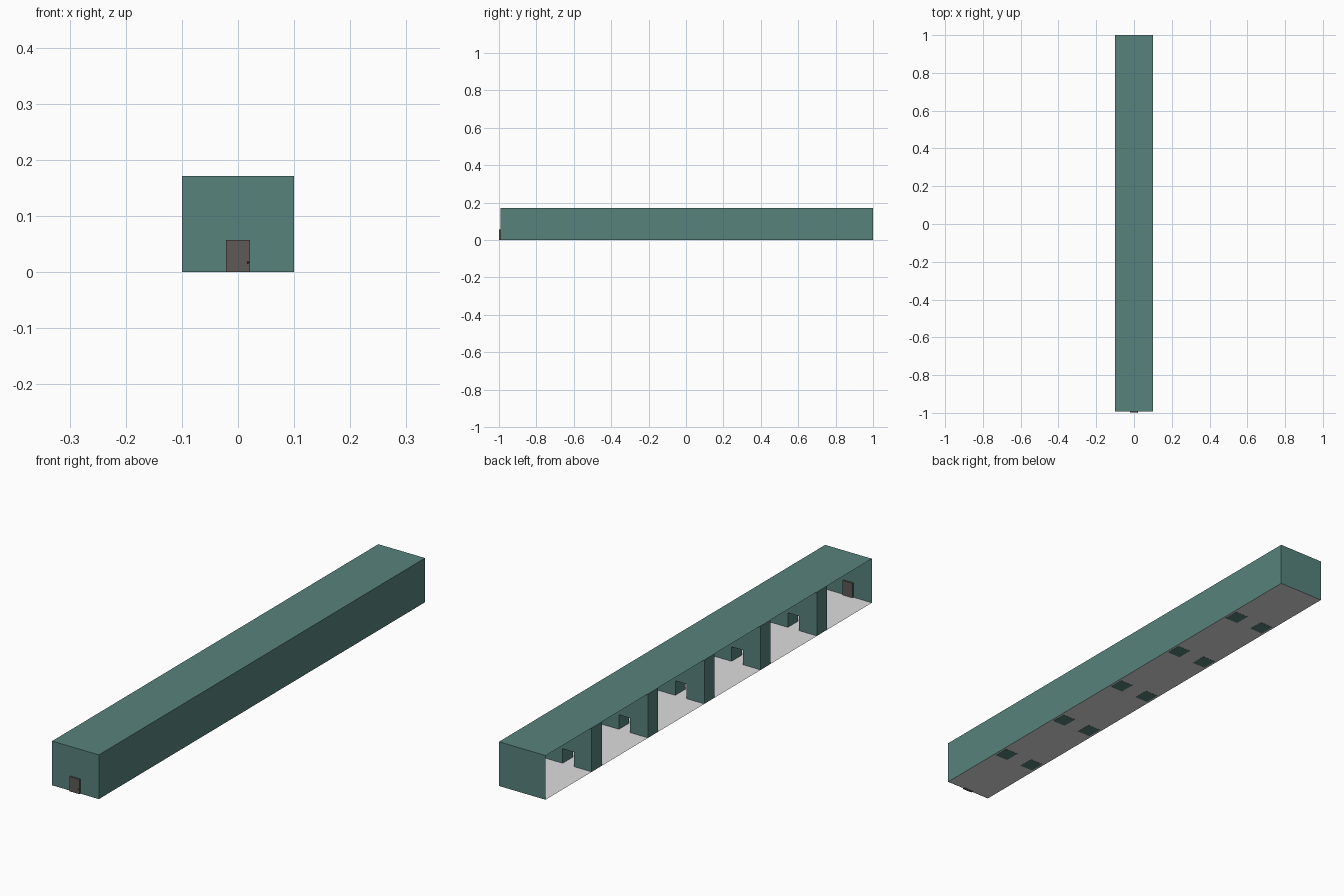
import bpy, bmesh
from mathutils import Matrix

if "Cube" in bpy.data.objects:
    bpy.data.objects.remove(bpy.data.objects["Cube"])

W, H = 0.1, 0.171            # half width, height
Y0, Y1 = -0.993, 1.0         # front and back walls
DOOR_W, DOOR_H = 0.024, 0.057


def material(name, rgb):
    m = bpy.data.materials.new(name)
    m.diffuse_color = (*rgb, 1)
    m.use_nodes = True
    m.node_tree.nodes["Principled BSDF"].inputs["Base Color"].default_value = m.diffuse_color
    return m


teal = material("teal wall", (0.096, 0.225, 0.2))
grey = material("light grey floor", (0.73, 0.73, 0.73))
brown = material("dark brown door", (0.11, 0.1, 0.097))
black = material("dark knob", (0.02, 0.02, 0.02))


def make(name, bm, mat):
    bmesh.ops.recalc_face_normals(bm, faces=bm.faces)
    me = bpy.data.meshes.new(name)
    bm.to_mesh(me)
    bm.free()
    me.materials.append(mat)
    ob = bpy.data.objects.new(name, me)
    bpy.context.collection.objects.link(ob)
    return ob


def box_mesh(x0, x1, y0, y1, z0, z1):
    bm = bmesh.new()
    bmesh.ops.create_cube(bm, size=1, matrix=Matrix.Translation(
        ((x0 + x1) / 2, (y0 + y1) / 2, (z0 + z1) / 2))
        @ Matrix.Diagonal((x1 - x0, y1 - y0, z1 - z0, 1)))
    return bm


# thin shell: roof, right wall and both ends, open on the left and below
bm = box_mesh(-W, W, Y0, Y1, 0, H)
bmesh.ops.recalc_face_normals(bm, faces=bm.faces)
gone = [f for f in bm.faces if f.normal.x < -0.5 or f.normal.z < -0.5]
bmesh.ops.delete(bm, geom=gone, context='FACES')
make("hall_shell", bm, teal)

# floor sheet
bm = bmesh.new()
bm.faces.new([bm.verts.new((x, y, 0.0006)) for x, y in
              ((-W, Y0), (W, Y0), (W, Y1), (-W, Y1))])
make("floor", bm, grey)

# five thick partitions, each with a doorway, and footings seen from below
T = 0.031
for i in range(-2, 3):
    yc = i * 0.344
    n = i + 3
    top, b, r = H - 0.0006, 0.0008, W - 0.0006
    profile = [(-W, b), (-DOOR_W, b), (-DOOR_W, DOOR_H), (DOOR_W, DOOR_H),
               (DOOR_W, b), (r, b), (r, top), (-W, top)]
    bm = bmesh.new()
    f = bm.faces.new([bm.verts.new((x, yc - T, z)) for x, z in profile])
    ext = bmesh.ops.extrude_face_region(bm, geom=[f])
    bmesh.ops.translate(bm, vec=(0, 2 * T, 0), verts=[
        v for v in ext["geom"] if isinstance(v, bmesh.types.BMVert)])
    make(f"partition_{n}", bm, teal)
    for side in (-1, 1):
        x0, x1 = sorted((side * 0.034, side * 0.091))
        make(f"footing_{n}_{'left' if side < 0 else 'right'}",
             box_mesh(x0, x1, yc - T, yc + T, 0, 0.0007), teal)

# front door, showing on both sides of the wall
make("front_door", box_mesh(-0.021, 0.021, -0.999, -0.987, 0.0002, DOOR_H), brown)

# small knob
bm = bmesh.new()
bmesh.ops.create_uvsphere(bm, u_segments=12, v_segments=8, radius=0.0025,
                          matrix=Matrix.Translation((0.0175, -0.9975, 0.017)))
make("door_knob", bm, black)
